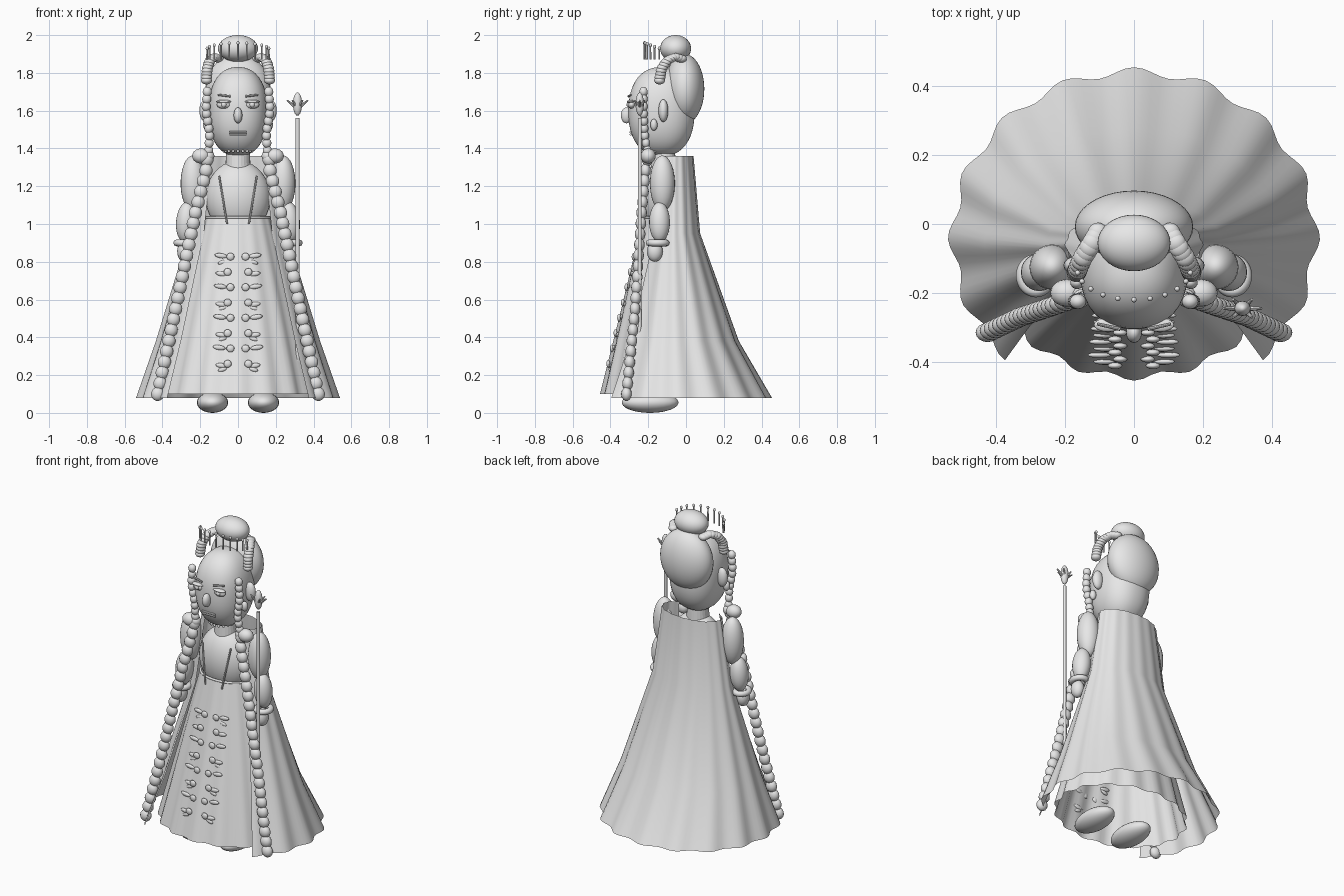
import bpy, bmesh, math
from mathutils import Matrix, Vector, Euler

if "Cube" in bpy.data.objects:
    bpy.data.objects.remove(bpy.data.objects["Cube"])

grey = bpy.data.materials.new("light_grey")
grey.diffuse_color = (0.8, 0.8, 0.8, 1)
grey.use_nodes = True
grey.node_tree.nodes["Principled BSDF"].inputs["Base Color"].default_value = grey.diffuse_color


def finish(name, bm, smooth=True):
    me = bpy.data.meshes.new(name)
    bm.to_mesh(me)
    bm.free()
    me.materials.append(grey)
    for p in me.polygons:
        p.use_smooth = smooth
    ob = bpy.data.objects.new(name, me)
    bpy.context.collection.objects.link(ob)
    return ob


def blobs(name, items, seg=16):
    """Ellipsoids: (centre, radii, optional euler rotation)."""
    bm = bmesh.new()
    for it in items:
        rot = Euler(it[2]) if len(it) > 2 else Euler()
        m = Matrix.LocRotScale(Vector(it[0]), rot, Vector(it[1]))
        bmesh.ops.create_uvsphere(bm, u_segments=seg, v_segments=max(8, seg * 5 // 8), radius=1, matrix=m)
    return finish(name, bm)


def mirrored(items):
    out = []
    for it in items:
        (x, y, z), r = it[0], it[1]
        e = it[2] if len(it) > 2 else (0, 0, 0)
        out += [((x, y, z), r, e), ((-x, y, z), r, (e[0], -e[1], -e[2]))]
    return out


def rods(name, items, seg=10):
    """Rods: (start, end, start radius, end radius)."""
    bm = bmesh.new()
    for a, b, r1, r2 in items:
        a, b = Vector(a), Vector(b)
        q = (b - a).to_track_quat('Z', 'Y')
        m = Matrix.LocRotScale((a + b) / 2, q, None)
        bmesh.ops.create_cone(bm, cap_ends=True, segments=seg, radius1=r1, radius2=r2,
                              depth=(b - a).length, matrix=m)
    return finish(name, bm, False)


def cloth(name, rings, t0, t1, n=96):
    """Fluted sheet through rings (z, rx, ry, centre y, flute depth)."""
    bm = bmesh.new()
    rows = []
    for z, rx, ry, cy, amp in rings:
        row = []
        for i in range(n + 1):
            t = math.radians(t0 + (t1 - t0) * i / n)
            k = 1 - amp * (0.5 - 0.5 * math.cos(16 * t))
            row.append(bm.verts.new((rx * k * math.cos(t), cy + ry * k * math.sin(t), z)))
        rows.append(row)
    for a, b in zip(rows, rows[1:]):
        for i in range(n):
            bm.faces.new((a[i], a[i + 1], b[i + 1], b[i]))
    bmesh.ops.remove_doubles(bm, verts=bm.verts, dist=1e-5)
    return finish(name, bm)


def along(pts, n):
    pts = [Vector(p) for p in pts]
    ls = [(b - a).length for a, b in zip(pts, pts[1:])]
    out = []
    for i in range(n):
        d, k = sum(ls) * i / (n - 1), 0
        while k < len(ls) - 1 and d > ls[k]:
            d -= ls[k]
            k += 1
        out.append(pts[k].lerp(pts[k + 1], min(1, d / ls[k])))
    return out


def ring(name, centres, rx, ry, r, n=32, m=8):
    bm = bmesh.new()
    for c in centres:
        vs = []
        for i in range(n):
            t = math.tau * i / n
            vs.append([bm.verts.new((c[0] + (rx + r * math.cos(p)) * math.cos(t),
                                     c[1] + (ry + r * math.cos(p)) * math.sin(t),
                                     c[2] + r * math.sin(p)))
                       for p in (math.tau * j / m for j in range(m))])
        for i in range(n):
            for j in range(m):
                a, b = vs[i], vs[(i + 1) % n]
                bm.faces.new((a[j], b[j], b[(j + 1) % m], a[(j + 1) % m]))
    return finish(name, bm)


# clothes
cloth("mantle", [(0.08, 0.54, 0.495, -0.04, 0.05), (0.38, 0.435, 0.335, -0.055, 0.035),
                 (0.95, 0.26, 0.14, -0.065, 0.02), (1.36, 0.2, 0.1, -0.06, 0.03)], -46, 226)
cloth("skirt", [(0.1, 0.42, 0.335, -0.12, 0.06), (0.55, 0.3, 0.228, -0.115, 0.03),
                (1.04, 0.17, 0.115, -0.11, 0.0)], 0, 360)
ring("waist_trim", [(0, -0.11, 1.035)], 0.168, 0.115, 0.007, 48)
blobs("bodice", [((0, -0.115, 1.14), (0.172, 0.122, 0.195))], 32)
rods("bodice_laces", [((s * 0.1, -0.215, 1.255), (s * 0.058, -0.245, 1.0), 0.005, 0.005) for s in (-1, 1)])

# leaf and bud embroidery on the skirt front
leaves = []
for i in range(8):
    z = 0.25 + 0.081 * i
    f = (1.04 - z) / 0.94
    inner = 0.04 if i % 2 else 0.055
    y = -0.225 - 0.222 * f
    leaves += [((inner, y, z + 0.01), (0.021, 0.01, 0.02)),
               ((0.085 + 0.02 * f * (i % 2), y + 0.012, z + 0.015 * (i % 2)), (0.034, 0.009, 0.013), (0, -0.15, 0)),
               ((0.082, y + 0.01, z - 0.02), (0.025, 0.008, 0.011), (0, 0.3, 0))][:2 + (i in (0, 2, 4, 7))]
blobs("skirt_embroidery", mirrored(leaves), 12)

# feet
blobs("shoes", mirrored([((0.135, -0.19, 0.055), (0.083, 0.15, 0.055))]), 24)

# arms
blobs("upper_arms", mirrored([((0.238, -0.125, 1.215), (0.066, 0.066, 0.148))]), 24)
blobs("forearms", mirrored([((0.275, -0.14, 1.01), (0.053, 0.055, 0.107), (0, -0.08, 0))]), 24)
ring("cuffs", [(s * 0.285, -0.15, 0.9) for s in (-1, 1)], 0.04, 0.045, 0.018)
blobs("hands", mirrored([((0.285, -0.165, 0.855), (0.037, 0.042, 0.055))]), 20)

# head
rods("neck", [((0, -0.12, 1.28), (0, -0.12, 1.42), 0.068, 0.06)], 24)
head = blobs("head", [((0, -0.13, 1.595), (1, 1, 1))], 40)
for v in head.data.vertices:   # boxy ellipsoid
    d = v.co - Vector((0, -0.13, 1.595))
    k = sum(abs(c) ** 2.3 for c in d) ** (-1 / 2.3)
    v.co = Vector((d.x * k * 0.157, -0.13 + d.y * k * 0.175, 1.595 + d.z * k * 0.236))
blobs("ears", mirrored([((0.17, -0.12, 1.6), (0.035, 0.026, 0.06))]))
blobs("earrings", mirrored([((0.165, -0.17, 1.525), (0.02, 0.019, 0.031))]))
blobs("nose", [((0, -0.315, 1.575), (0.023, 0.03, 0.042))], 20)
blobs("eyes", mirrored([((0.075, -0.288, 1.632), (0.038, 0.02, 0.022)),
                        ((0.075, -0.303, 1.632), (0.014, 0.012, 0.015))]))
blobs("eyelids", mirrored([((0.075, -0.293, 1.648), (0.042, 0.02, 0.009))]))
rods("brows", [((s * 0.04, -0.305, 1.676), (s * 0.107, -0.29, 1.684), 0.006, 0.005) for s in (-1, 1)])
rods("lips", [((-0.045, -0.293, z), (0.045, -0.293, z), 0.006, 0.006) for z in (1.474, 1.486)])
blobs("neck_beads", [((0.075 * math.sin(a), -0.15 - 0.085 * math.cos(a), 1.385), (0.008,) * 3)
                     for a in (math.radians(20 * k) for k in range(-4, 5))], 10)

# hair
blobs("back_hair", [((0, -0.008, 1.715), (0.172, 0.105, 0.185))], 36)
blobs("bun", [((0, -0.055, 1.929), (0.106, 0.082, 0.071))], 32)
loop = [(0.105, -0.025, 1.875), (0.125, -0.06, 1.885), (0.15, -0.1, 1.865), (0.163, -0.13, 1.82), (0.167, -0.14, 1.76)]
blobs("hair_loops", mirrored([(p, (0.029, 0.029, 0.021)) for p in along(loop, 13)]))
side = [(0.163, -0.225, 1.7), (0.17, -0.225, 1.6), (0.15, -0.22, 1.48), (0.155, -0.205, 1.39)]
blobs("side_strands", mirrored([(p, (0.024, 0.022, 0.026)) for p in along(side, 9)]))
blobs("braid_knots", mirrored([((0.195, -0.2, 1.36), (0.048, 0.04, 0.04)), ((0.155, -0.2, 1.36), (0.03,) * 3)]))
braid = [(0.165, -0.205, 1.34), (0.17, -0.215, 1.28), (0.225, -0.235, 1.06), (0.33, -0.27, 0.55), (0.425, -0.315, 0.1)]
blobs("long_braids", mirrored([(p, (0.035, 0.028, 0.037), (0, -0.2, 0)) for p in along(braid, 23)]))

# tiara pins
pins = []
for k in range(-5, 6):
    a = math.radians(16.5 * k)
    pins.append((0.165 * math.sin(a), -0.13 - 0.09 * math.cos(a), 1.925 + 0.033 * math.cos(a)))
rods("tiara_pins", [((x, y, 1.872), (x, y, z), 0.005, 0.004) for x, y, z in pins], 8)
blobs("tiara_beads", [(p, (0.008, 0.008, 0.01)) for p in pins], 10)

# staff with a flower bud
rods("staff", [((0.315, -0.245, 0.25), (0.315, -0.245, 1.56), 0.01, 0.01)], 14)
blobs("staff_bud", [((0.315, -0.245, 1.635), (0.024, 0.022, 0.062))])
rods("staff_petals", [((0.315, -0.245, 1.61), (0.315 + 0.055 * math.cos(a), -0.245 + 0.03 * math.sin(a), 1.655),
                       0.011, 0.004) for a in (math.tau * k / 6 for k in range(6))], 8)
